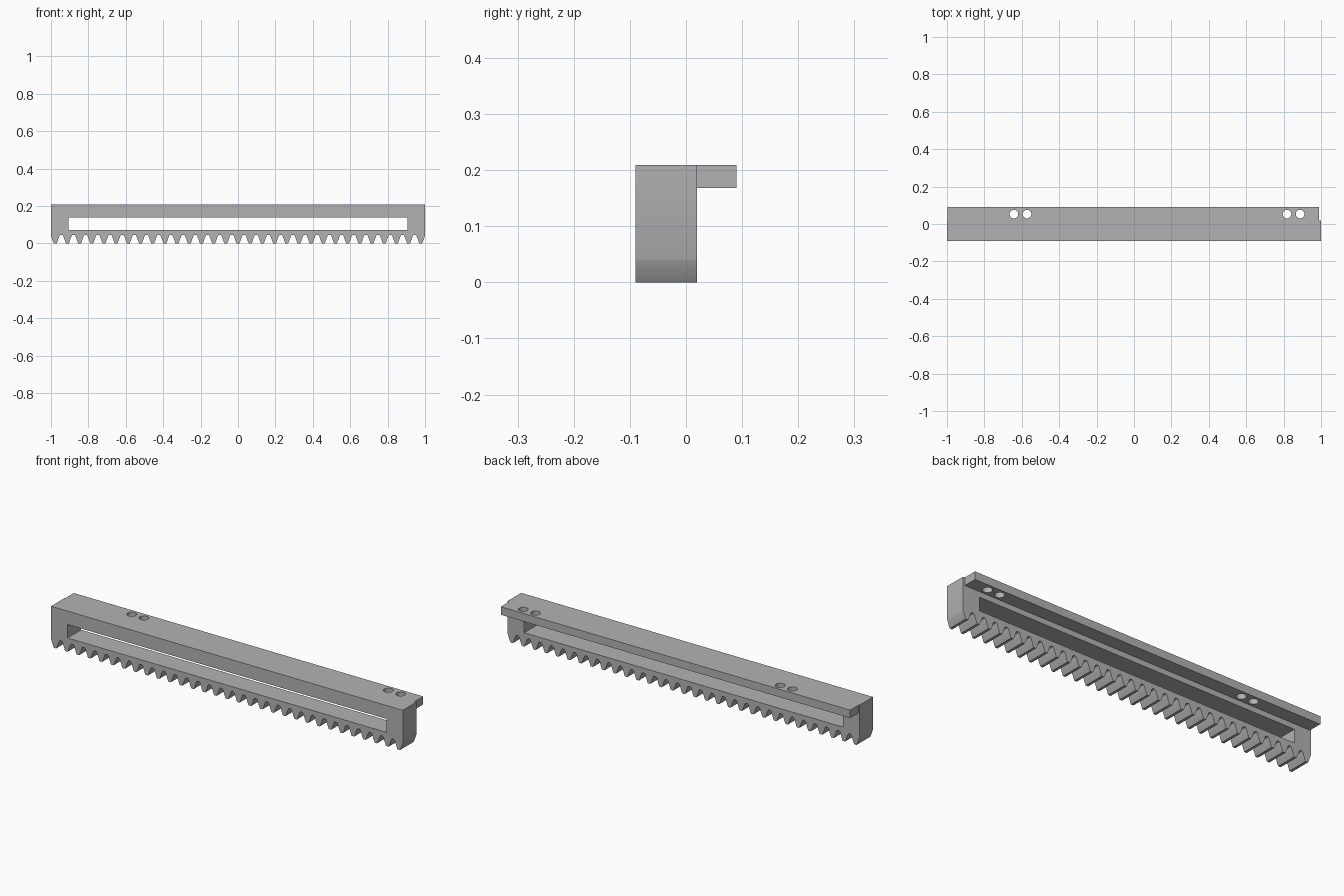
import bpy
import bmesh
from mathutils import Matrix, Vector

if "Cube" in bpy.data.objects:
    bpy.data.objects.remove(bpy.data.objects["Cube"])

# Single plain grey
grey = bpy.data.materials.new("plain grey")
grey.use_nodes = True
colour = (0.45, 0.45, 0.45, 1)
grey.diffuse_color = colour
grey.node_tree.nodes["Principled BSDF"].inputs["Base Color"].default_value = colour

TOP = 0.209
FRONT, MID, BACK = -0.09, 0.02, 0.09
TEETH = 31
END_HALF = 0.0228                       # half width of the end teeth at the body
PITCH = 2 * (1 - END_HALF) / (TEETH - 1)


def add_object(name, bm):
    bmesh.ops.recalc_face_normals(bm, faces=bm.faces)
    mesh = bpy.data.meshes.new(name)
    bm.to_mesh(mesh)
    bm.free()
    mesh.materials.append(grey)
    obj = bpy.data.objects.new(name, mesh)
    bpy.context.collection.objects.link(obj)
    return obj


def box(name, low, high):
    low, high = Vector(low), Vector(high)
    bm = bmesh.new()
    bmesh.ops.create_cube(bm, size=1, matrix=Matrix.Translation((low + high) / 2)
                          @ Matrix.Diagonal((*(high - low), 1)))
    return add_object(name, bm)


def cut(target, cutter):
    mod = target.modifiers.new("cut", 'BOOLEAN')
    mod.operation = 'DIFFERENCE'
    mod.solver = 'EXACT'
    mod.object = cutter
    bpy.context.view_layer.objects.active = target
    bpy.ops.object.modifier_apply(modifier=mod.name)
    bpy.data.objects.remove(cutter)


# Toothed bar: outline in x and z, extruded along y
half_tooth = [(0.0065, 0), (0.0085, 0.002), (0.022, 0.039),
              (0.0245, 0.0435), (0.029, 0.046)]
end_flank = half_tooth[:2] + [(0.0216, 0.038), (END_HALF, 0.041)]
outline = [(1, TOP), (-1, TOP)]
for i in range(TEETH):
    centre = -1 + END_HALF + i * PITCH
    left = end_flank if i == 0 else half_tooth
    right = end_flank if i == TEETH - 1 else half_tooth
    outline += [(centre - dx, z) for dx, z in reversed(left)]
    outline += [(centre + dx, z) for dx, z in right]

bm = bmesh.new()
face = bm.faces.new([bm.verts.new((x, FRONT, z)) for x, z in outline])
side = bmesh.ops.extrude_face_region(bm, geom=[face])["geom"]
bmesh.ops.translate(bm, vec=(0, MID - FRONT, 0),
                    verts=[v for v in side if isinstance(v, bmesh.types.BMVert)])
rack = add_object("toothed_bar", bm)

# Long through slot
cut(rack, box("slot_cutter", (-0.906, FRONT - 0.1, 0.071), (0.906, MID + 0.1, 0.14)))

# Rear mounting flange with two pairs of screw holes
flange = box("mounting_flange", (-0.996, MID, 0.168), (0.99, BACK, TOP))
for x in (-0.642, -0.572, 0.818, 0.888):
    bm = bmesh.new()
    bmesh.ops.create_cone(bm, cap_ends=True, segments=32, radius1=0.023, radius2=0.023,
                          depth=0.2, matrix=Matrix.Translation((x, 0.053, 0.19)))
    cut(flange, add_object("hole_cutter", bm))

# Smooth round surfaces, crisp edges
for obj in (rack, flange):
    bpy.ops.object.select_all(action='DESELECT')
    obj.select_set(True)
    bpy.context.view_layer.objects.active = obj
    bpy.ops.object.shade_smooth_by_angle(angle=0.5)
